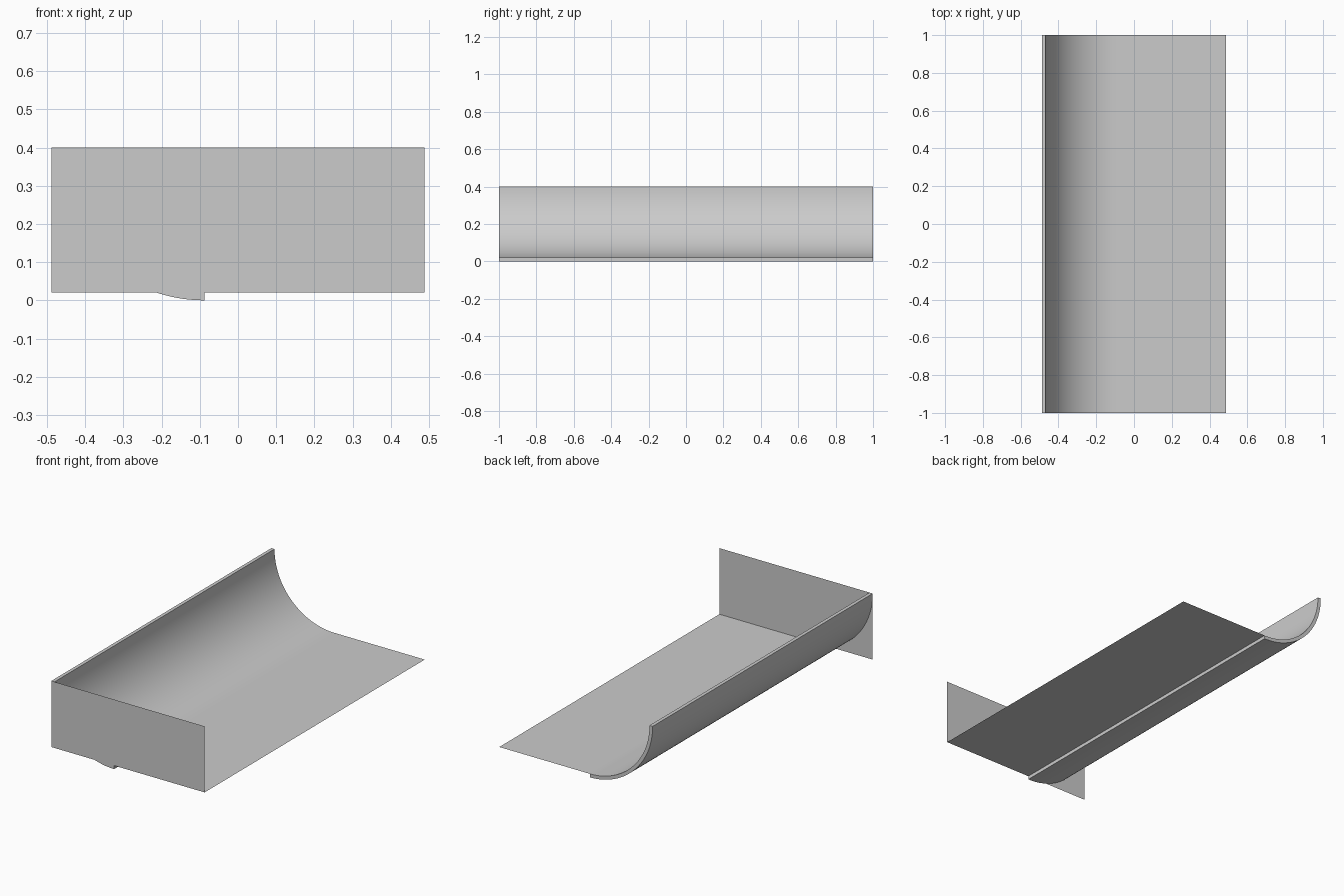
import bpy
import math

if "Cube" in bpy.data.objects:
    bpy.data.objects.remove(bpy.data.objects["Cube"])

X0, X1, Y = -0.488, 0.488, 1.0
TOP, THICK = 0.4, 0.02
RADIUS = 0.4
CX = X0 + RADIUS
SEGMENTS = 32


def make_object(name, verts, faces):
    mesh = bpy.data.meshes.new(name)
    mesh.from_pydata(verts, [], faces)
    mesh.update()
    obj = bpy.data.objects.new(name, mesh)
    bpy.context.collection.objects.link(obj)
    return obj


def arc(radius):
    angles = [math.pi + i / SEGMENTS * math.pi / 2 for i in range(SEGMENTS + 1)]
    return [(CX + radius * math.cos(a), TOP + radius * math.sin(a)) for a in angles]


# Curved ramp: quarter-ring profile extruded along y, with quad end caps
profile = arc(RADIUS) + arc(RADIUS - THICK)[::-1]
n = len(profile)
verts = [(x, y, z) for y in (-Y, Y) for x, z in profile]
faces = [((i + 1) % n, i, i + n, (i + 1) % n + n) for i in range(n)]
for i in range(SEGMENTS):
    j = n - 1 - i
    faces.append((i, i + 1, j - 1, j))
    faces.append((j + n, j - 1 + n, i + 1 + n, i + n))
ramp = make_object("curved_ramp", verts, faces)
bpy.context.view_layer.objects.active = ramp
ramp.select_set(True)
bpy.ops.object.shade_smooth_by_angle(angle=math.radians(30))

# Flat floor sheet continuing from the foot of the ramp
make_object("floor", [(CX, -Y, THICK), (X1, -Y, THICK), (X1, Y, THICK), (CX, Y, THICK)],
            [(0, 1, 2, 3)])

# Upright sheet closing the front end
make_object("front_wall", [(X0, -Y, THICK), (X1, -Y, THICK), (X1, -Y, TOP), (X0, -Y, TOP)],
            [(0, 1, 2, 3)])
